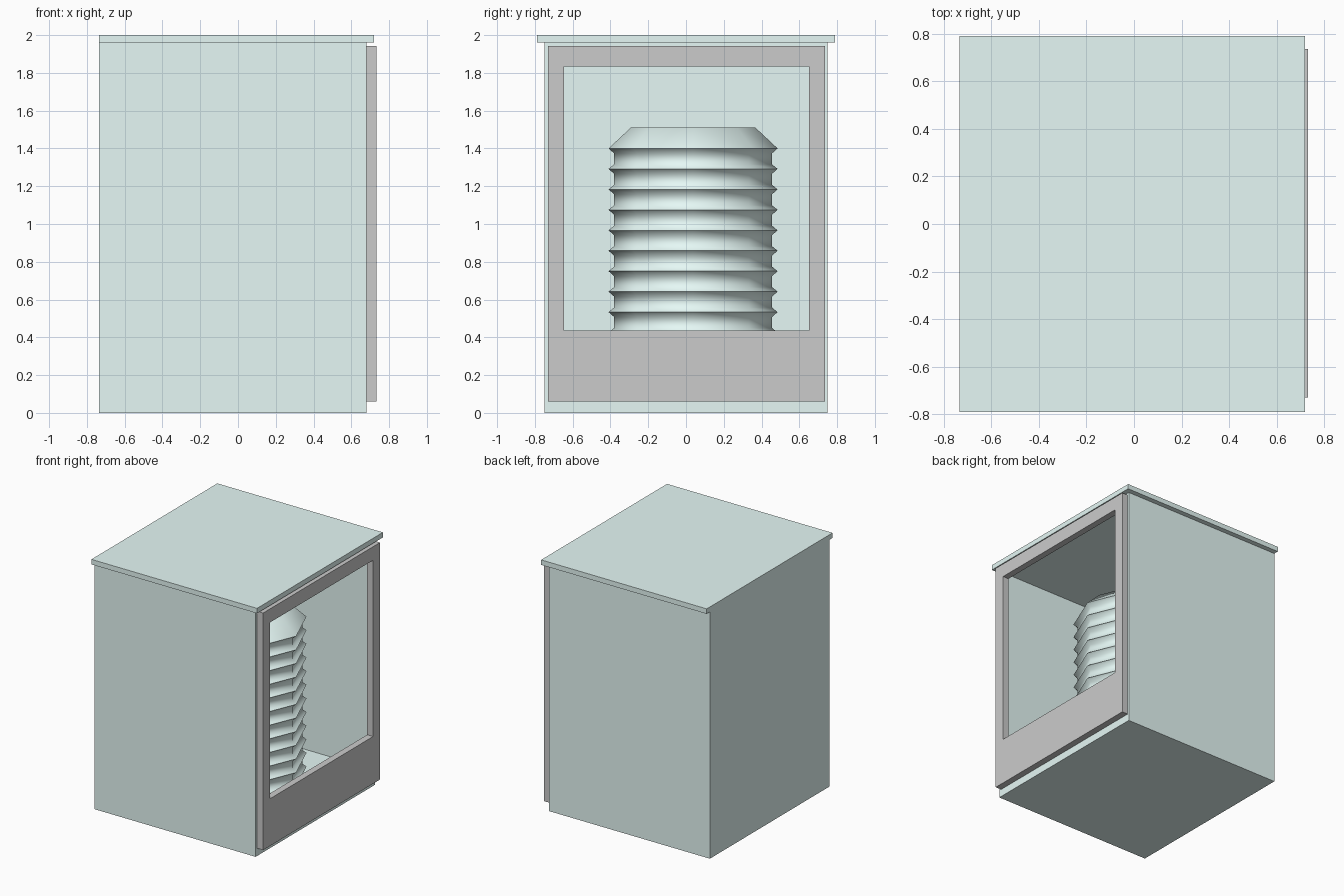
import bpy, bmesh, math

if "Cube" in bpy.data.objects:
    bpy.data.objects.remove(bpy.data.objects["Cube"])

teal = bpy.data.materials.new("pale_teal")
teal.diffuse_color = (0.79, 0.945, 0.92, 1)
teal.use_nodes = True
teal.node_tree.nodes["Principled BSDF"].inputs["Base Color"].default_value = teal.diffuse_color


def mesh_object(name, bm, mat=None):
    bmesh.ops.recalc_face_normals(bm, faces=bm.faces)
    me = bpy.data.meshes.new(name)
    bm.to_mesh(me)
    bm.free()
    ob = bpy.data.objects.new(name, me)
    bpy.context.collection.objects.link(ob)
    if mat:
        me.materials.append(mat)
    return ob


def box(name, lo, hi, mat=None):
    bm = bmesh.new()
    bmesh.ops.create_cube(bm, size=1)
    for v in bm.verts:
        v.co = [(a + b) / 2 + c * (b - a) for a, b, c in zip(lo, hi, v.co)]
    return mesh_object(name, bm, mat)


def ring_panel(name, x0, x1, outer, inner, mat=None):
    """Rectangular frame in the yz plane; rectangles are (y0, z0, y1, z1)."""
    bm = bmesh.new()
    loops = []
    for x, (y0, z0, y1, z1) in ((x0, outer), (x1, outer), (x1, inner), (x0, inner)):
        loops.append([bm.verts.new((x, y, z)) for y, z in
                      ((y0, z0), (y1, z0), (y1, z1), (y0, z1))])
    for k in range(4):
        a, b = loops[k], loops[(k + 1) % 4]
        for i in range(4):
            j = (i + 1) % 4
            bm.faces.new((a[i], a[j], b[j], b[i]))
    return mesh_object(name, bm, mat)


# Hollow cabinet, open towards +x
ring_panel("cabinet_shell", -0.69, 0.68, (-0.75, 0, 0.75, 1.96),
           (-0.70, 0.145, 0.70, 1.91), teal)
box("cabinet_back", (-0.735, -0.75, 0), (-0.69, 0.75, 1.96), teal)

# Overhanging top
box("top_slab", (-0.735, -0.79, 1.96), (0.72, 0.79, 2.0), teal)

# Door frame with a window opening
ring_panel("door_frame", 0.68, 0.732, (-0.73, 0.06, 0.737, 1.943),
           (-0.645, 0.435, 0.65, 1.835))

# Ribbed eight-sided drum standing inside
floor, tip, pitch, r_out, r_in = 0.145, 1.40, 0.1083, 0.4475, 0.418
profile = [(0.33, 1.51), (r_out, tip)]
for i in range(11):
    z = tip - i * pitch
    profile += [(r_in, z - 0.026), (r_in, z - pitch + 0.024), (r_out, z - pitch)]
profile.append((r_in, floor))

sides, centre = 8, 0.0375
bm = bmesh.new()
rings = [[bm.verts.new((centre + r * math.cos(math.tau * k / sides),
                        centre + r * math.sin(math.tau * k / sides), z))
          for k in range(sides)] for r, z in profile]
for a, b in zip(rings, rings[1:]):
    for i in range(sides):
        j = (i + 1) % sides
        bm.faces.new((a[i], a[j], b[j], b[i]))
bm.faces.new(rings[0])
bm.faces.new(rings[-1])
drum = mesh_object("ribbed_drum", bm, teal)
bpy.context.view_layer.objects.active = drum
drum.select_set(True)
bpy.ops.object.shade_smooth_by_angle(angle=math.radians(50))
